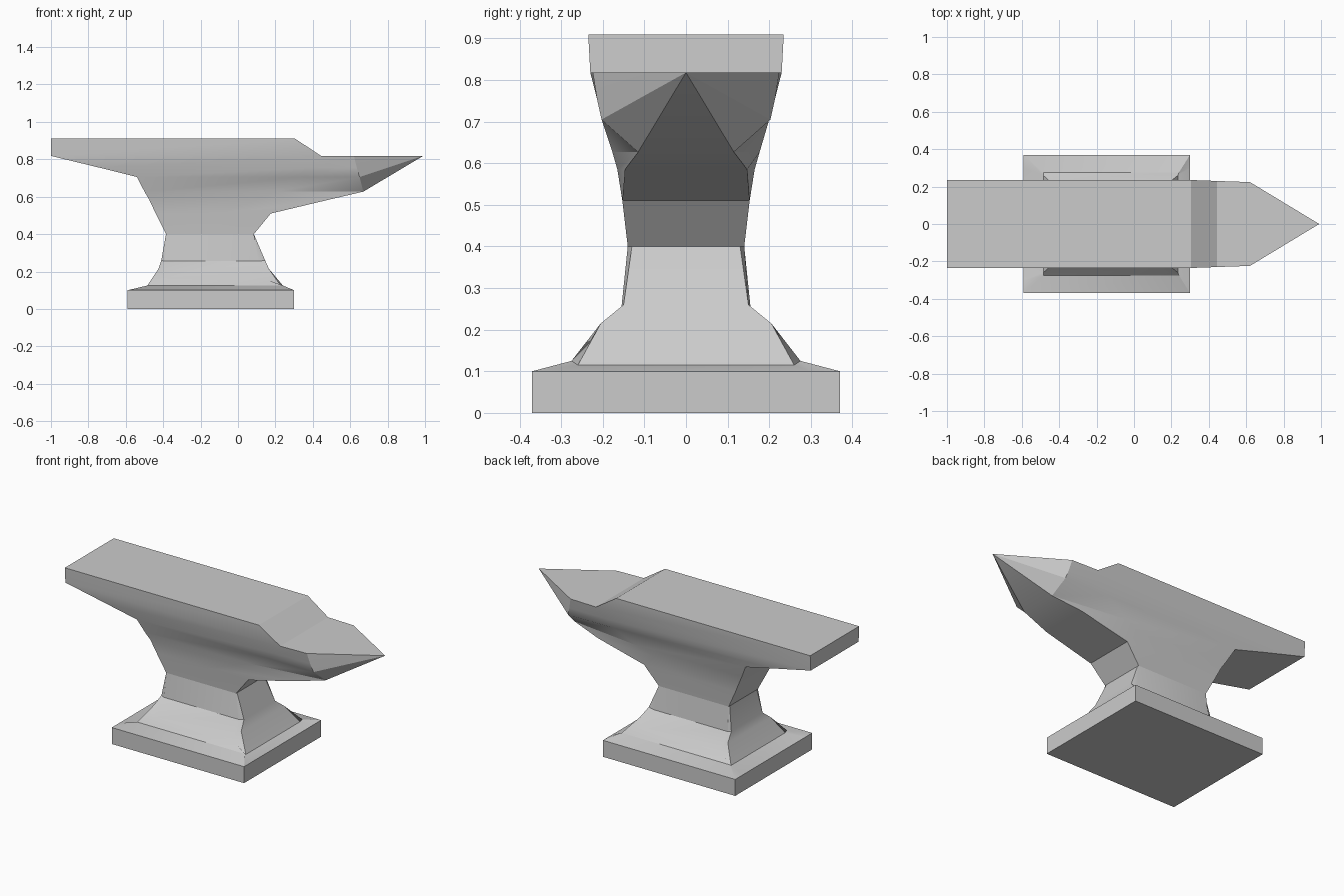
import bpy, bmesh, math

if "Cube" in bpy.data.objects:
    bpy.data.objects.remove(bpy.data.objects["Cube"])


def finish(name, bm, angle):
    bmesh.ops.remove_doubles(bm, verts=bm.verts, dist=0.0005)
    bmesh.ops.recalc_face_normals(bm, faces=bm.faces)
    mesh = bpy.data.meshes.new(name)
    bm.to_mesh(mesh)
    bm.free()
    obj = bpy.data.objects.new(name, mesh)
    bpy.context.collection.objects.link(obj)
    bpy.ops.object.select_all(action='DESELECT')
    obj.select_set(True)
    bpy.context.view_layer.objects.active = obj
    bpy.ops.object.shade_smooth_by_angle(angle=math.radians(angle))
    return obj


def bridge(bm, a, b, skip=()):
    n = len(a)
    for i in range(n):
        if i not in skip:
            j = (i + 1) % n
            bm.faces.new((a[i], a[j], b[j], b[i]))


# Foot: base plate, sloped lip and flared waist
# each row: corner (left x, right x, y, z), end wall (left x, right x, y, z)
foot_rows = [
    ((-.59, .30, .37, .00), (-.59, .30, .30, .00)),
    ((-.59, .30, .37, .10), (-.59, .30, .30, .10)),
    ((-.485, .24, .275, .125), (-.485, .235, .26, .115)),
    ((-.395, .13, .235, .165), (-.425, .165, .205, .215)),
    ((-.39, .11, .155, .255), (-.41, .145, .15, .26)),
    ((-.385, .085, .14, .40), (-.385, .085, .13, .40)),
]
bm = bmesh.new()
rings = []
for (cl, cr, cy, cz), (el, er, ey, ez) in foot_rows:
    pts = [(cl, -cy, cz), (cr, -cy, cz), (er, -ey, ez), (er, ey, ez),
           (cr, cy, cz), (cl, cy, cz), (el, ey, ez), (el, -ey, ez)]
    rings.append([bm.verts.new(p) for p in pts])
bm.faces.new(rings[0])
for a, b in zip(rings, rings[1:]):
    bridge(bm, a, b)
finish("foot", bm, 30)

# Body: stacked rows of (z, left x, mid x, right x, left y, mid y, right y)
body_rows = [
    (.40, -.385, -.10, .085, .14, .14, .14),
    (.51, -.44, -.10, .175, .153, .153, .153),
    (.585, -.475, .10, .49, .163, .165, .147),
    (.627, -.50, .20, .67, .177, .177, .115),
    (.705, -.54, .35, .65, .20, .20, .203),
    (.755, -.74, .40, .635, .214, .214, .214),
    (.818, -1.0, .445, .62, .23, .23, .224),
]
bm = bmesh.new()
rings = []
for z, xl, xm, xr, yl, ym, yr in body_rows:
    pts = [(xl, -yl, z), (xm, -ym, z), (xr, -yr, z),
           (xr, yr, z), (xm, ym, z), (xl, yl, z)]
    rings.append([bm.verts.new(p) for p in pts])
for k, (a, b) in enumerate(zip(rings, rings[1:])):
    bridge(bm, a, b, skip=(2,) if k >= 3 else ())

# Horn: faces running to the tip, and its flat top
tip = bm.verts.new((.99, 0, .818))
horn = rings[3:]
bm.faces.new((horn[0][2], horn[0][3], tip))
for a, b in zip(horn, horn[1:]):
    bm.faces.new((a[2], tip, b[2]))
    bm.faces.new((a[3], b[3], tip))
e = rings[-1]
bm.faces.new((e[1], e[2], tip, e[3], e[4]))

# Working face with the step down to the horn
t = [bm.verts.new(p) for p in
     [(-1, -.235, .91), (.305, -.235, .91), (.305, .235, .91), (-1, .235, .91)]]
bridge(bm, [e[0], e[1], e[4], e[5]], t)
bm.faces.new(t)
finish("anvil_body", bm, 30)
